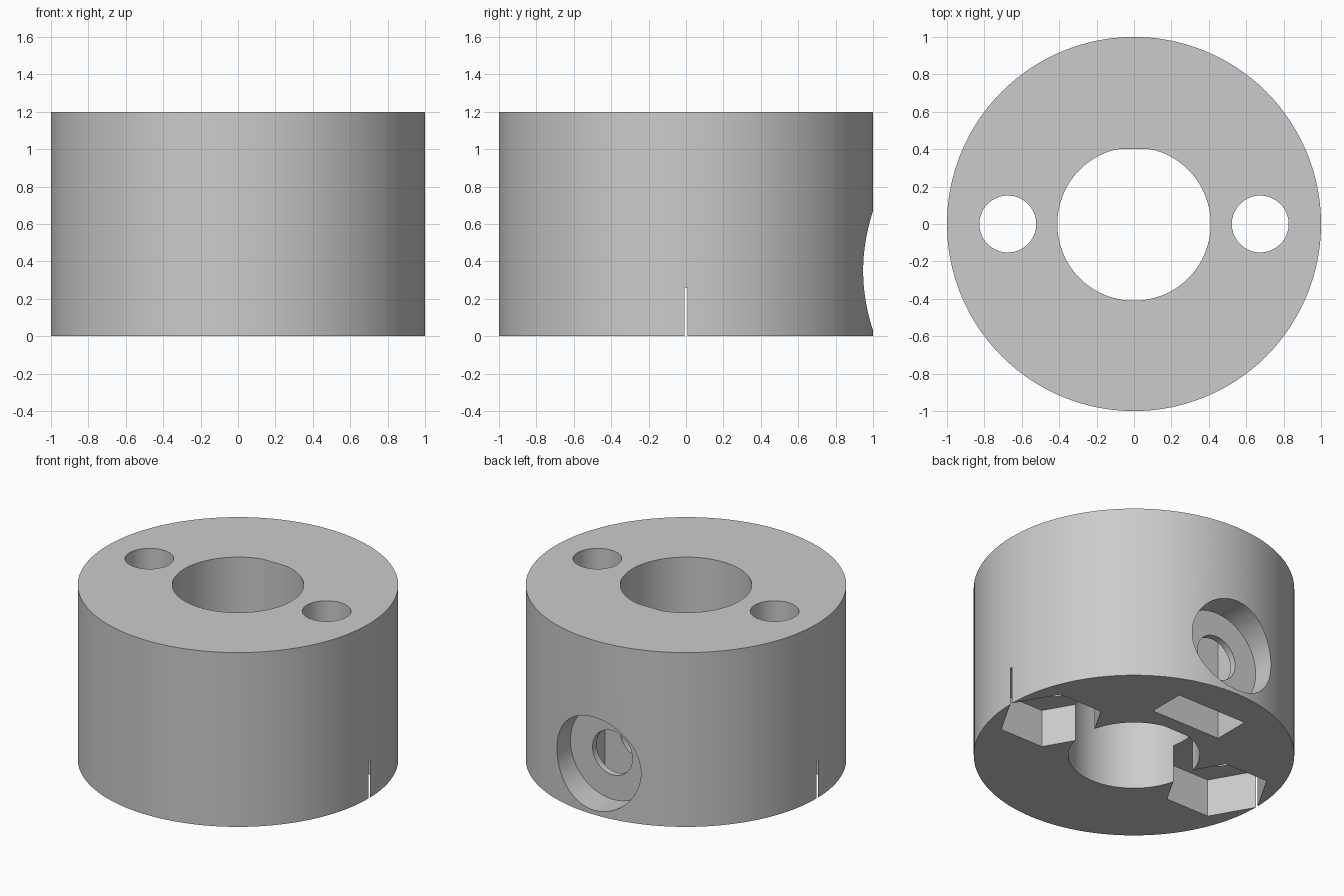
import bpy, bmesh, math
from mathutils import Matrix, Vector

default = bpy.data.objects.get("Cube")
if default:
    bpy.data.objects.remove(default)

grey = bpy.data.materials.new("plain grey")
grey.use_nodes = True
grey.diffuse_color = (0.6, 0.6, 0.6, 1)
grey.node_tree.nodes["Principled BSDF"].inputs["Base Color"].default_value = (0.6, 0.6, 0.6, 1)


def add_object(name, bm):
    mesh = bpy.data.meshes.new(name)
    bm.to_mesh(mesh)
    bm.free()
    mesh.materials.append(grey)
    obj = bpy.data.objects.new(name, mesh)
    bpy.context.collection.objects.link(obj)
    return obj


def cylinder(name, radius, start, end, sides=64, flat_y=None):
    """Prism between two points; flat_y trims a flat on the +y side."""
    start, end = Vector(start), Vector(end)
    axis = end - start
    turn = axis.to_track_quat("Z", "Y").to_matrix().to_4x4()
    bm = bmesh.new()
    bmesh.ops.create_cone(bm, cap_ends=True, segments=sides, radius1=radius, radius2=radius,
                          depth=axis.length,
                          matrix=Matrix.Translation((start + end) / 2) @ turn)
    if flat_y is not None:
        for v in bm.verts:
            v.co.y = min(v.co.y, flat_y)
    return add_object(name, bm)


def box(name, low, high):
    low, high = Vector(low), Vector(high)
    bm = bmesh.new()
    bmesh.ops.create_cube(bm, size=1, matrix=Matrix.Translation((low + high) / 2)
                          @ Matrix.Diagonal((*(high - low), 1)))
    return add_object(name, bm)


def hex_pocket(name, x):
    # Corners point along x so they just break the outer wall and the bore
    bm = bmesh.new()
    ring = [bm.verts.new((x + 0.33 * math.cos(i * math.pi / 3),
                          0.33 * math.sin(i * math.pi / 3), -0.1)) for i in range(6)]
    bottom = bm.faces.new(ring)
    top = bmesh.ops.extrude_face_region(bm, geom=[bottom])["geom"]
    for v in top:
        if isinstance(v, bmesh.types.BMVert):
            v.co.z = 0.26
    bmesh.ops.recalc_face_normals(bm, faces=bm.faces)
    return add_object(name, bm)


# Main body
HEIGHT = 1.2
body = cylinder("collar_body", 1, (0, 0, 0), (0, 0, HEIGHT), 128)

# Shaft bore with a shallow flat at the back
cutters = [cylinder("bore_cutter", 0.41, (0, 0, -0.1), (0, 0, HEIGHT + 0.1), 128, flat_y=0.4)]

# Bolt holes with hexagonal nut pockets underneath
for side, x in (("left", 0.675), ("right", -0.675)):
    cutters.append(cylinder(side + "_bolt_hole_cutter", 0.152, (x, 0, -0.1), (x, 0, HEIGHT + 0.1)))
    cutters.append(hex_pocket(side + "_nut_pocket_cutter", x))

# Rear set screw: counterbore, hole through to the bore, nut slot from below
cutters.append(cylinder("counterbore_cutter", 0.32, (0, 0.8, 0.35), (0, 1.2, 0.35), 96))
cutters.append(cylinder("screw_hole_cutter", 0.152, (0, 0.2, 0.35), (0, 0.9, 0.35)))
cutters.append(box("nut_slot_cutter", (-0.265, 0.5, -0.1), (0.265, 0.755, 0.7)))

# Cut every recess and drop the helpers
bpy.ops.object.select_all(action="DESELECT")
bpy.context.view_layer.objects.active = body
body.select_set(True)
for cutter in cutters:
    cutter.hide_render = True
    mod = body.modifiers.new(cutter.name, "BOOLEAN")
    mod.operation = "DIFFERENCE"
    mod.solver = "EXACT"
    mod.object = cutter
    bpy.ops.object.modifier_apply(modifier=mod.name)
    bpy.data.objects.remove(cutter)

bpy.ops.object.shade_smooth_by_angle(angle=math.radians(20))
